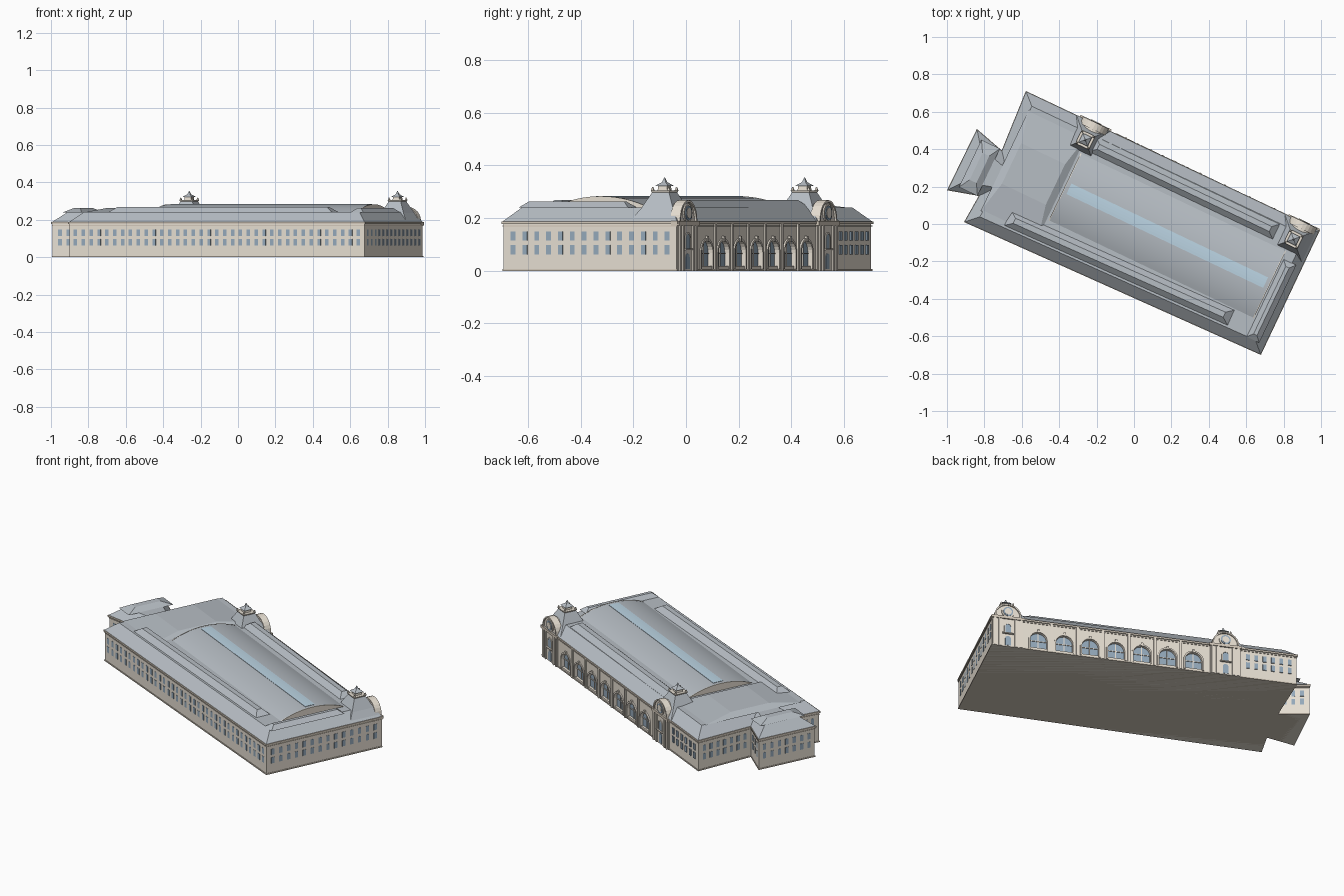
import bpy, bmesh, math
from mathutils import Matrix, Vector

if "Cube" in bpy.data.objects:
    bpy.data.objects.remove(bpy.data.objects["Cube"])

# Everything is laid out in the building's own axes, then turned into place
TURN = Matrix.Rotation(math.radians(-25.5), 4, 'Z')

def material(name, *rgb):
    m = bpy.data.materials.new(name)
    m.diffuse_color = (*rgb, 1)
    m.use_nodes = True
    m.node_tree.nodes["Principled BSDF"].inputs["Base Color"].default_value = m.diffuse_color
    return m

STONE = material("stone", 0.80, 0.74, 0.65)
TRIM = material("trim", 0.66, 0.59, 0.50)
SLATE = material("slate", 0.47, 0.51, 0.55)
GLASS = material("glass", 0.30, 0.40, 0.50)
SKY = material("skylight", 0.50, 0.66, 0.77)

def loft(a, b):
    return a, b

def prism(pts, vec):
    a = [Vector(p) for p in pts]
    return a, [p + Vector(vec) for p in a]

def box(u0, u1, v0, v1, z0, z1):
    return prism([(u0, v0, z0), (u1, v0, z0), (u1, v1, z0), (u0, v1, z0)], (0, 0, z1 - z0))

def make(name, mat, solids):
    """One object from solids, each given as a bottom ring and a top ring."""
    bm = bmesh.new()
    for a, b in solids:
        va, vb = [bm.verts.new(p) for p in a], [bm.verts.new(p) for p in b]
        bm.faces.new(va[::-1])
        bm.faces.new(vb)
        for i in range(len(va)):
            j = (i + 1) % len(va)
            bm.faces.new((va[i], va[j], vb[j], vb[i]))
    bmesh.ops.recalc_face_normals(bm, faces=bm.faces)
    me = bpy.data.meshes.new(name)
    bm.to_mesh(me)
    bm.free()
    me.materials.append(mat)
    ob = bpy.data.objects.new(name, me)
    ob.matrix_world = TURN
    bpy.context.collection.objects.link(ob)
    return ob

def frustum(cu, cv, lu, lv, z0, z1, tu, tv, rot=0):
    R = Matrix.Rotation(math.radians(rot), 3, 'Z')
    def ring(a, b, z):
        return [R @ Vector((x * a / 2, y * b / 2, 0)) + Vector((cu, cv, z))
                for x, y in ((-1, -1), (1, -1), (1, 1), (-1, 1))]
    return loft(ring(lu, lv, z0), ring(tu, tv, z1))

def inset(poly, d, z):
    """Footprint moved inward by d at height z."""
    out = []
    for i, p in enumerate(poly):
        p = Vector(p)
        e1 = (p - Vector(poly[i - 1])).normalized()
        e2 = (Vector(poly[(i + 1) % len(poly)]) - p).normalized()
        n1, n2 = Vector((-e1.y, e1.x)), Vector((-e2.y, e2.x))
        q = p + (n1 + n2) * d / (1 + n1.dot(n2))
        out.append(Vector((q.x, q.y, z)))
    return out

def arch(u, w, z0, ztop, v0, v1):
    r, pts = w / 2, [(u + w / 2, v0, z0)]
    for i in range(13):
        t = math.pi * i / 12
        pts.append((u + r * math.cos(t), v0, ztop - r + r * math.sin(t)))
    return prism(pts + [(u - r, v0, z0)], (0, v1 - v0, 0))

def arch_band(u, w, t, z0, ztop, v0, v1):
    """Raised moulding round an arch, as short blocks."""
    def path(r):
        zc = ztop - w / 2
        c = [(u + r * math.cos(math.pi * i / 12), zc + r * math.sin(math.pi * i / 12)) for i in range(13)]
        return [(u + r, z0)] + c + [(u - r, z0)]
    a, b = path(w / 2), path(w / 2 + t)
    return [prism([(x, v0, z) for x, z in (a[i], b[i], b[i + 1], a[i + 1])], (0, v1 - v0, 0))
            for i in range(len(a) - 1)]

def disc(u, z, r, v0, v1):
    return prism([(u + r * math.cos(t * math.pi / 12), v0, z + r * math.sin(t * math.pi / 12))
                  for t in range(24)], (0, v1 - v0, 0))

# Footprint and main bands
FOOT = [(-.825, -.382), (.914, -.34), (.912, .399), (-.828, .393),
        (-.808, .051), (-.977, .097), (-.98, -.268), (-.814, -.222)]
WALL = inset(FOOT, .006, 0)
F = .391
walls = make("walls", STONE, [prism(WALL, (0, 0, .18))])
make("plinth", TRIM, [loft(inset(FOOT, .003, 0), inset(FOOT, .003, .007))])
make("cornice", TRIM, [loft(inset(FOOT, 0, .177), inset(FOOT, 0, .187)),
                       loft(inset(FOOT, .003, .168), inset(FOOT, .003, .171))])
make("mansard_roof", SLATE, [loft(inset(FOOT, .003, .187), inset(FOOT, .06, .241))])

# Raised hipped roofs on the deck
make("ridge_roofs", SLATE, [
    frustum(.03, -.245, 1.31, .09, .24, .268, 1.23, .03, 1.4),
    frustum(.16, .29, 1.09, .09, .24, .268, 1.02, .03),
    frustum(.84, -.055, .075, .46, .24, .263, .02, .40),
    frustum(-.875, -.085, .11, .28, .24, .262, .04, .16),
    frustum(-.60, .01, .34, .60, .24, .262, .26, .24)])

# Grand vault with stone end walls and skylight
def arc(u, half, lift, cut=.2, n=20):
    R = (.2 ** 2 + .042 ** 2) / (2 * .042)
    return [(u, .02 + y, .282 - R + math.sqrt(R * R - y * y) + lift)
            for y in (half * (2 * i / n - 1) for i in range(n + 1))]

def vault(u0, u1, lift):
    return prism([(u0, -.18, .235)] + arc(u0, .2, lift) + [(u0, .22, .235)], (u1 - u0, 0, 0))

hall = make("vault_roof", SLATE, [vault(-.415, .79, 0)])
make("vault_end_walls", STONE, [vault(-.42, -.415, .001), vault(.79, .795, .001)])
top = arc(-.395, .031, .002, n=4)
make("skylight", SKY, [prism(top + [(x, y, z - .004) for x, y, z in top[::-1]], (1.165, 0, 0))])
bpy.context.view_layer.objects.active = hall
hall.select_set(True)
bpy.ops.object.shade_smooth_by_angle()

# Two rows of windows along each plain wall
def window_row(p, q, n, margin):
    p, q = Vector(p[:2]), Vector(q[:2])
    d = (q - p).normalized()
    out = Vector((d.y, -d.x))
    for i in range(n):
        s = margin + ((q - p).length - 2 * margin) * i / (n - 1)
        for z0, z1 in ((.062, .098), (.114, .149)):
            c = p + d * s
            ring = [c + d * a + out * b for a, b in ((-.010, .0015), (.010, .0015), (.010, -.004), (-.010, -.004))]
            yield prism([(r.x, r.y, z0) for r in ring], (0, 0, z1 - z0))

panes = []
for i, n, m in ((0, 37, .035), (1, 14, .04), (3, 7, .04), (4, 3, .04), (5, 7, .035), (6, 3, .04), (7, 3, .04)):
    panes += window_row(WALL[i], WALL[(i + 1) % 8], n, m)
panes += window_row((-.505, F), (-.822, F), 6, .04)
make("windows", GLASS, panes)

# River front: seven deep arches between pilasters
ARCHES = [.203 + .1465 * (k - 3) for k in range(7)]
cutter = make("arch_cutter", GLASS, [arch(u, .096, .018, .115, F - .02, F + .03) for u in ARCHES])
cutter.hide_render = True
cutter.display_type = 'WIRE'
mod = walls.modifiers.new("arches", 'BOOLEAN')
mod.object = cutter
mod.solver = 'EXACT'
make("arch_glass", GLASS, [arch(u, .096, .018, .115, F - .024, F - .014) for u in ARCHES])
bars = []
for u in ARCHES:
    bars += arch_band(u, .096, .009, .007, .115, F - .004, F + .006)
    bars += [box(u - .006, u + .006, F - .004, F + .009, .112, .132),
             box(u - .002, u + .002, F - .016, F - .010, .018, .114),
             box(u - .047, u + .047, F - .016, F - .010, .064, .068)]
make("arch_surrounds", STONE, bars)
make("pilasters", STONE, [box(u - .007, u + .007, F - .004, F + .007, 0, .177)
                          for u in (.203 + .1465 * (k - 3.5) for k in range(1, 7))])

# Two clock pavilions with roof, lantern and arched gable
for side, u in (("left", .817), ("right", -.417)):
    make(side + "_pavilion", STONE,
         [box(u - .086, u + .086, F - .02, F + .005, 0, .180)]
         + [box(u + s * a - .008, u + s * a + .008, F, F + .011, 0, .172)
            for s in (-1, 1) for a in (.045, .072)]
         + [box(u - .032, u + .032, F, F + .016, .078, .084)]
         + arch_band(u, .032, .006, .084, .140, F, F + .009))
    make(side + "_pavilion_cornice", TRIM, [box(u - .092, u + .092, F - .02, F + .013, .172, .188)])
    make(side + "_pavilion_windows", GLASS,
         [arch(u, .032, .084, .140, F, F + .007), arch(u, .032, .007, .066, F, F + .007)])
    t, v = u - .012, .294
    make(side + "_pavilion_roof", SLATE, [
        frustum(t, v, .20, .20, .187, .235, .136, .136),
        frustum(t, v, .136, .136, .235, .300, .068, .068)])
    make(side + "_lantern", STONE,
         [frustum(t, v, .074, .074, .298, .305, .080, .080),
          frustum(t, v, .040, .040, .305, .322, .036, .036)]
         + [frustum(t + a * .034, v + b * .034, .011, .011, .305, .318, .003, .003)
            for a in (-1, 1) for b in (-1, 1)])
    make(side + "_lantern_roof", SLATE, [
        frustum(t, v, .054, .054, .321, .326, .044, .044),
        frustum(t, v, .044, .044, .326, .336, .016, .016),
        frustum(t, v, .016, .016, .336, .354, .002, .002)])
    make(side + "_clock_gable", STONE,
         [arch(u, .136, .187, .260, .305, F + .002)]
         + arch_band(u, .136, .008, .187, .260, F - .03, F + .010)
         + [disc(u, .219, .036, F, F + .008)])
    make(side + "_clock_face", GLASS, [disc(u, .219, .028, F, F + .011)])
    make(side + "_clock_hub", STONE, [disc(u, .219, .020, F, F + .0125)])
